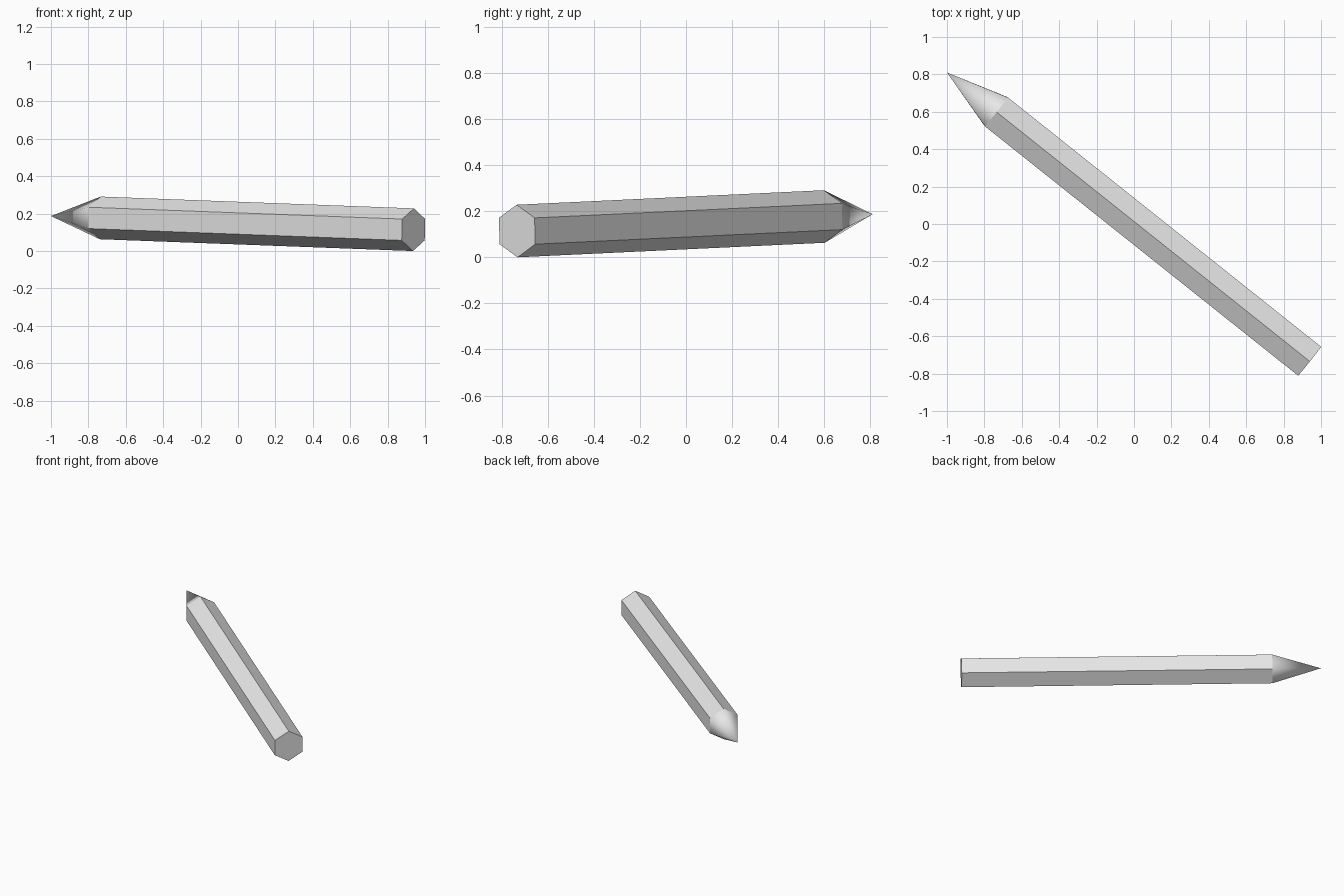
import bpy, bmesh, math
from mathutils import Vector

cube = bpy.data.objects.get("Cube")
if cube:
    bpy.data.objects.remove(cube, do_unlink=True)

# One plain grey material
grey = bpy.data.materials.new("plain grey")
grey.use_nodes = True
colour = (0.8, 0.8, 0.8, 1.0)
grey.diffuse_color = colour
grey.node_tree.nodes["Principled BSDF"].inputs["Base Color"].default_value = colour

# Centre line of the pencil: blunt end to point, with its cross-section axes
BUTT = Vector((0.938, -0.733, 0.114))
TIP = Vector((-1.0, 0.81, 0.187))
SHOULDER = BUTT.lerp(TIP, 0.864)
RADIUS = 0.114
SIDES = 6
axis = (TIP - BUTT).normalized()
side = axis.cross(Vector((0, 0, 1))).normalized()
up = side.cross(axis)


def ring(bm, centre):
    """Six corners around the centre line, with one corner at the top."""
    angles = [math.tau * i / SIDES + math.pi / 2 for i in range(SIDES)]
    return [bm.verts.new(centre + RADIUS * (math.cos(a) * side + math.sin(a) * up))
            for a in angles]


def finish(bm, name, smooth):
    bmesh.ops.recalc_face_normals(bm, faces=bm.faces)
    # Open parts: make sure the faces point away from the centre line
    for face in bm.faces:
        face.smooth = smooth
        out = face.calc_center_median() - SHOULDER
        radial = out - axis * out.dot(axis)
        if radial.length > 0.01 and face.normal.dot(radial) < 0:
            face.normal_flip()
    mesh = bpy.data.meshes.new(name)
    bm.to_mesh(mesh)
    bm.free()
    mesh.materials.append(grey)
    obj = bpy.data.objects.new(name, mesh)
    bpy.context.collection.objects.link(obj)
    return obj


# Hexagonal body with a flat blunt end
bm = bmesh.new()
back, front = ring(bm, BUTT), ring(bm, SHOULDER)
cap = bm.faces.new(back)
for i in range(SIDES):
    j = (i + 1) % SIDES
    bm.faces.new((back[i], back[j], front[j], front[i]))
finish(bm, "pencil_body", False)

# Six-sided sharpened point, smoothly shaded
bm = bmesh.new()
base = ring(bm, SHOULDER)
apex = bm.verts.new(TIP)
for i in range(SIDES):
    bm.faces.new((base[i], base[(i + 1) % SIDES], apex))
finish(bm, "pencil_point", True)
